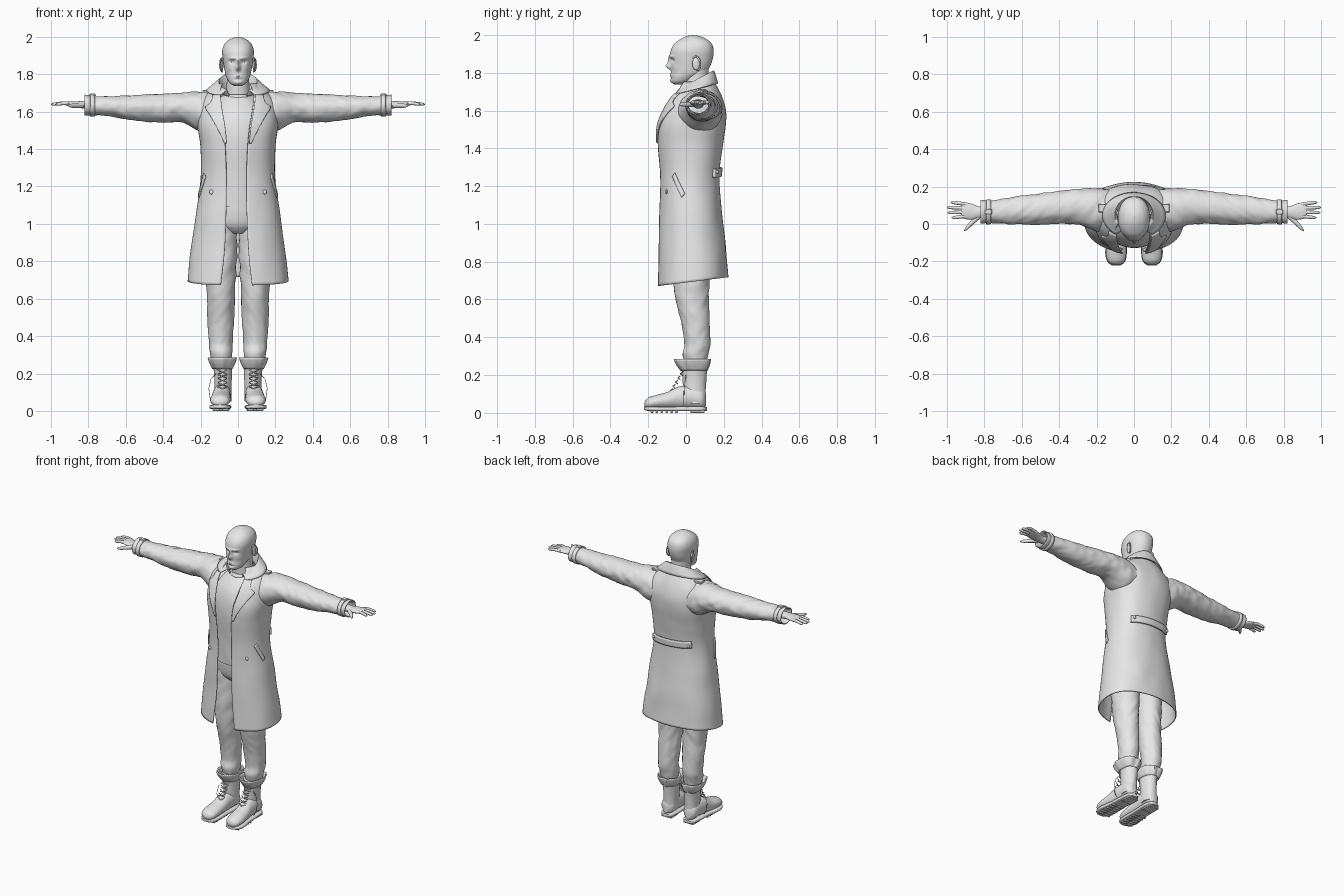
import bpy, bmesh, math
from mathutils import Vector, noise

cube = bpy.data.objects.get("Cube")
if cube:
    bpy.data.objects.remove(cube, do_unlink=True)

grey = bpy.data.materials.new("plain grey")
grey.use_nodes = True
grey.diffuse_color = (.8, .8, .8, 1)
grey.node_tree.nodes["Principled BSDF"].inputs["Base Color"].default_value = (.8, .8, .8, 1)


def sample(table, s):
    """Smoothly interpolate the columns of a table keyed by its first column."""
    s = min(max(s, table[0][0]), table[-1][0])
    i = 0
    while i < len(table) - 2 and s > table[i + 1][0]:
        i += 1
    a, b = table[i], table[i + 1]
    before, after = table[max(i - 1, 0)], table[min(i + 2, len(table) - 1)]
    h = b[0] - a[0]
    t = (s - a[0]) / h
    out = []
    for k in range(1, len(a)):
        m0 = (b[k] - before[k]) / (b[0] - before[0]) * h
        m1 = (after[k] - a[k]) / (after[0] - a[0]) * h
        d = b[k] - a[k]
        out.append(a[k] + t * (m0 + t * (3 * d - 2 * m0 - m1 + t * (m0 + m1 - 2 * d))))
    return out


def power(v, p):
    return math.copysign(abs(v) ** p, v)


def finish(name, bm, thick=0, mirror=False, bevel=0):
    bmesh.ops.recalc_face_normals(bm, faces=bm.faces)
    mesh = bpy.data.meshes.new(name)
    bm.to_mesh(mesh)
    bm.free()
    mesh.materials.append(grey)
    ob = bpy.data.objects.new(name, mesh)
    bpy.context.collection.objects.link(ob)
    bpy.ops.object.select_all(action='DESELECT')
    bpy.context.view_layer.objects.active = ob
    ob.select_set(True)
    bpy.ops.object.shade_smooth_by_angle(angle=math.radians(45))
    if thick:
        mod = ob.modifiers.new("thickness", 'SOLIDIFY')
        mod.thickness, mod.offset = thick, 0
    if bevel:
        ob.modifiers.new("rounding", 'BEVEL').width = bevel
    if mirror:
        ob.modifiers.new("mirror", 'MIRROR')
    return ob


def grid(name, point, nu, nv, wrap=False, cap=False, **opts):
    """Sheet through point(u, v), with u and v running from 0 to 1."""
    bm = bmesh.new()
    across = nu if wrap else nu + 1
    rows = [[bm.verts.new(point(i / nu, j / nv)) for i in range(across)] for j in range(nv + 1)]
    for lo, hi in zip(rows, rows[1:]):
        for i in range(nu):
            k = (i + 1) % across
            bm.faces.new((lo[i], lo[k], hi[k], hi[i]))
    if cap:
        bm.faces.new(rows[0])
        bm.faces.new(rows[-1])
    return finish(name, bm, **opts)


def loft(name, table, axis='z', n=32, steps=24, p=1, wrinkle=0, freq=14, cap=True, **opts):
    """Tube along an axis; rows hold position, two centres and two radii."""
    def point(u, v):
        s = table[0][0] + v * (table[-1][0] - table[0][0])
        c1, c2, r1, r2 = sample(table, s)
        t = math.tau * u
        a, b = power(math.cos(t), p), power(math.sin(t), p)
        m = 1 + wrinkle * noise.noise(Vector((a, b, s * freq)) + Vector((b * 2, 0, a * 2)))
        a, b = c1 + r1 * a * m, c2 + r2 * b * m
        return {'x': (s, a, b), 'y': (a, s, b), 'z': (a, b, s)}[axis]
    return grid(name, point, n, steps, True, cap, **opts)


def box(name, centre, size, bevel=.003, mirror=True):
    bm = bmesh.new()
    bmesh.ops.create_cube(bm, size=1)
    bmesh.ops.scale(bm, vec=size, verts=bm.verts)
    bmesh.ops.translate(bm, vec=centre, verts=bm.verts)
    return finish(name, bm, bevel=bevel, mirror=mirror)


def ball(name, centre, size):
    bm = bmesh.new()
    bmesh.ops.create_uvsphere(bm, u_segments=20, v_segments=12, radius=1)
    bmesh.ops.scale(bm, vec=size, verts=bm.verts)
    bmesh.ops.translate(bm, vec=centre, verts=bm.verts)
    return finish(name, bm, mirror=True)


def cord(name, points, radius):
    """Thin rounded tube through points, mirrored to the other side."""
    def point(u, v):
        f = v * (len(points) - 1)
        i = min(int(f), len(points) - 2)
        a, b = Vector(points[i]), Vector(points[i + 1])
        q = (b - a).to_track_quat('Z', 'Y')
        t = math.tau * u
        return a.lerp(b, f - i) + q @ Vector((math.cos(t), math.sin(t), 0)) * radius
    return grid(name, point, 8, 4 * (len(points) - 1), True, True, mirror=True)


# Coat body: height, half width, front, back, half opening
COAT = [(.69, .268, -.15, .22, .083), (.85, .25, -.145, .208, .065), (1.05, .222, -.14, .188, .055),
        (1.25, .195, -.135, .172, .053), (1.42, .198, -.15, .195, .06), (1.52, .212, -.148, .208, .07),
        (1.6, .212, -.12, .207, .083), (1.66, .195, -.085, .19, .09), (1.7, .155, -.055, .172, .09),
        (1.75, .095, -.03, .145, .075)]
ROUND = .88


def coat_at(t, z, out=0):
    a, f, b, e = sample(COAT, z)
    x = (a + out) * power(math.sin(t), ROUND)
    y = (f + b) / 2 - ((b - f) / 2 + out) * power(math.cos(t), ROUND)
    fold = .008 * noise.noise(Vector((x * 9, y * 9, z * 5))) * min(1, abs(t) * 2)
    hem = max(0, 1 - z) * .4 * y
    return Vector((x * (1 + 2 * fold), y * (1 + 4 * fold), z + hem))


def coat_body(u, v):
    z = COAT[0][0] + v * (COAT[-1][0] - COAT[0][0])
    a, f, b, e = sample(COAT, z)
    left = math.asin(((e - .008) / a) ** (1 / ROUND))
    right = math.asin(((e + .008) / a) ** (1 / ROUND))
    return coat_at(left + u * (math.tau - left - right), z)


def coat_front(x, z, out):
    a = sample(COAT, z)[0]
    t = math.asin(min(1, (x / a) ** (1 / ROUND)))
    return coat_at(t, z, out)


grid("coat_body", coat_body, 96, 72, thick=.007)

# Lapels, collar and coat trim
LAPEL = [(1.43, .068), (1.5, .1), (1.58, .142), (1.625, .166), (1.645, .14), (1.69, .125)]


def lapel(u, v):
    z = 1.43 + v * .26
    inner, outer = sample(COAT, z)[3] - .004, sample(LAPEL, z)[0]
    return coat_front(inner + u * (outer - inner), z, .01)


grid("lapel", lapel, 10, 24, thick=.007, mirror=True)


def collar(u, v):
    t = (u - .5) * math.radians(290)
    s, c = math.sin(t), math.cos(t)
    stand = Vector((.082 * s, .052 + .085 * c, 1.70 + .02 * c))
    top = Vector((.104 * s, .048 + .1 * c, 1.757 + .052 * c))
    flap = Vector((.168 * s, .045 + .122 * c, 1.712 + .03 * c))
    return stand.lerp(top, v * 2) if v < .5 else top.lerp(flap, v * 2 - 1)


grid("collar", collar, 48, 8, thick=.007)
grid("back_belt", lambda u, v: coat_at(math.pi + (u - .5) * 1.5, 1.245 + v * .045 + u * .015, .012),
     24, 4, thick=.012)
for end in (-1, 1):
    p = coat_at(math.pi + end * .62, 1.275, .02)
    ball("belt_button", p, (.009, .007, .009))
grid("pocket_welt", lambda u, v: coat_at(1.02 + u * .33 + v * .1, 1.25 - u * .11 + v * .02, .006),
     12, 3, thick=.008, mirror=True)
ball("front_button", coat_front(.14, 1.17, .004), (.012, .006, .012))
box("shoulder_strap", (.15, .085, 1.708), (.08, .045, .014))

# Sleeves with cuff straps
loft("sleeve", [(.08, .08, 1.59, .09, .08), (.16, .075, 1.592, .112, .108), (.22, .08, 1.605, .108, .1),
                (.3, .092, 1.622, .092, .076), (.4, .088, 1.618, .085, .074), (.5, .08, 1.62, .08, .069),
                (.6, .075, 1.622, .074, .06), (.7, .068, 1.63, .064, .049), (.77, .065, 1.632, .056, .048),
                (.82, .066, 1.635, .06, .053)],
     'x', 40, 80, wrinkle=.07, freq=22, cap=False, thick=.006, mirror=True)
loft("cuff_strap", [(.765, .065, 1.633, .062, .054), (.79, .065, 1.634, .063, .055)],
     'x', 32, 2, cap=False, thick=.008, mirror=True)
box("strap_buckle", (.778, .065, 1.69), (.035, .03, .012))

# Hands
loft("palm", [(.77, .065, 1.635, .03, .025), (.83, .062, 1.637, .032, .02), (.87, .066, 1.64, .043, .015),
              (.91, .072, 1.643, .043, .012), (.925, .072, 1.643, .034, .008)], 'x', 24, 16, mirror=True)
for i, tip in enumerate((.975, .997, 1.0, .982)):
    y, spread = .042 + i * .021, (i - 1.3) * .006
    loft("finger", [(.895, y, 1.642, .01, .01), (.93, y + spread / 2, 1.645, .0095, .0095),
                    (tip - .012, y + spread, 1.64, .008, .008), (tip, y + spread, 1.639, .002, .002)],
         'x', 12, 14, mirror=True)
loft("thumb", [(.825, .045, 1.634, .018, .016), (.86, .015, 1.632, .018, .013),
               (.895, -.022, 1.632, .012, .01), (.908, -.035, 1.632, .003, .003)], 'x', 14, 12, mirror=True)

# Shirt and neck
loft("shirt", [(1.09, 0, .02, .165, .13), (1.25, 0, .02, .16, .135), (1.42, 0, .022, .17, .15),
               (1.52, 0, .03, .18, .152), (1.6, 0, .045, .17, .14), (1.66, 0, .055, .12, .105),
               (1.69, 0, .055, .075, .075)], n=48, steps=40, wrinkle=.02, freq=9)
loft("shirt_neckband", [(1.672, 0, .052, .082, .085), (1.69, 0, .054, .074, .077)],
     n=40, steps=2, cap=False, thick=.008)
loft("neck", [(1.6, 0, .055, .075, .07), (1.7, 0, .052, .064, .066), (1.76, 0, .052, .06, .066),
              (1.83, 0, .06, .06, .06)], n=40, steps=16)

# Head with a sculpted face
HEAD = [(1.738, .022, -.062, -.015), (1.75, .042, -.076, .02), (1.775, .058, -.08, .06),
        (1.8, .067, -.079, .105), (1.84, .075, -.079, .13), (1.88, .081, -.084, .143),
        (1.92, .085, -.08, .146), (1.955, .076, -.06, .135), (1.98, .055, -.025, .105),
        (1.994, .028, .005, .07), (2, .004, .035, .043)]
# Face bumps: side offset, height, width, tallness, depth
FACE = [(0, 1.833, .012, .015, .024), (0, 1.86, .009, .026, .014), (.028, 1.886, .024, .008, .008),
        (.032, 1.866, .016, .011, -.012), (0, 1.787, .02, .008, .008), (0, 1.755, .02, .011, .006),
        (0, 1.772, .022, .005, -.003), (.046, 1.832, .018, .018, .005), (0, 1.787, .018, .002, -.005)]


def head(u, v):
    z = 1.738 + .262 * (1 - (1 - v) ** 1.4)
    a, f, b = sample(HEAD, z)
    t = math.tau * u
    x = a * power(math.sin(t), .92)
    y = (f + b) / 2 - (b - f) / 2 * power(math.cos(t), .92)
    if math.cos(t) > 0:
        for ox, oz, w, h, d in FACE:
            y -= d * math.cos(t) * math.exp(-((abs(x) - ox) / w) ** 2 - ((z - oz) / h) ** 2)
    return x, y, z


grid("head", head, 120, 100, True, True)
ball("eye", (.032, -.053, 1.867), (.013, .012, .009))
ball("ear", (.086, .053, 1.848), (.008, .02, .034))
cord("ear_rim", [(.084 + .012 * max(0, math.sin(t)), .056 + .02 * math.sin(t - .2), 1.85 + .036 * math.cos(t))
                 for t in [k * .35 - .9 for k in range(13)]], .005)

# Trousers
loft("trouser_hips", [(.95, 0, .025, .07, .075), (.99, 0, .025, .15, .11), (1.06, 0, .022, .165, .122),
                      (1.13, 0, .02, .16, .122)], n=48, steps=14)
loft("trouser_leg", [(.27, .09, .05, .052, .06), (.31, .09, .05, .06, .068), (.36, .092, .06, .063, .068),
                     (.5, .092, .047, .072, .077), (.6, .092, .033, .074, .088), (.7, .092, .027, .079, .096),
                     (.85, .092, .025, .087, .1), (1.02, .085, .025, .08, .1)],
     n=40, steps=70, wrinkle=.06, freq=20, mirror=True)

# Boots with flared cuffs, laces and treaded soles
loft("boot_shaft", [(.05, .083, .052, .047, .054), (.12, .08, .045, .045, .06), (.2, .08, .045, .048, .064),
                    (.27, .083, .045, .055, .072)], steps=20, wrinkle=.03, mirror=True)
loft("boot_cuff", [(.225, .083, .042, .05, .068), (.255, .084, .038, .066, .085), (.285, .085, .035, .077, .095)],
     n=40, steps=6, wrinkle=.12, freq=5, cap=False, thick=.007, mirror=True)
loft("boot_foot", [(-.22, .095, .045, .014, .01), (-.205, .095, .05, .042, .028), (-.16, .095, .058, .054, .036),
                   (-.1, .092, .066, .052, .044), (-.04, .088, .08, .049, .058), (.03, .085, .085, .048, .06),
                   (.085, .085, .075, .043, .052), (.105, .085, .07, .02, .035)],
     'y', 32, 36, mirror=True)
loft("boot_sole", [(-.222, .095, .024, .022, .009), (-.205, .095, .022, .046, .011), (-.15, .096, .021, .058, .012),
                   (-.06, .09, .021, .051, .012), (.04, .086, .021, .05, .012), (.09, .085, .021, .042, .012),
                   (.11, .085, .021, .02, .011)], 'y', 24, 30, p=.5, mirror=True)
for i in range(6):
    for side in (-1, 1):
        box("sole_tread", (.093 + side * .025, -.18 + i * .026, .008), (.036, .014, .016))
box("boot_heel", (.085, .06, .01), (.078, .075, .02))
for i in range(6):
    y, z = -.078 + i * .013, .11 + i * .022
    y = min(y, -.022)
    for side in (-1, 1):
        cord("boot_lace", [(.083 - side * .024, y + .008, z), (.083, y - .004, z + .009),
                           (.083 + side * .024, y + .008, z + .018)], .003)
cord("lace_loop", [(.118, 0, .2), (.145, -.005, .17), (.156, -.01, .12), (.15, -.012, .07), (.13, -.012, .04)],
     .0018)
